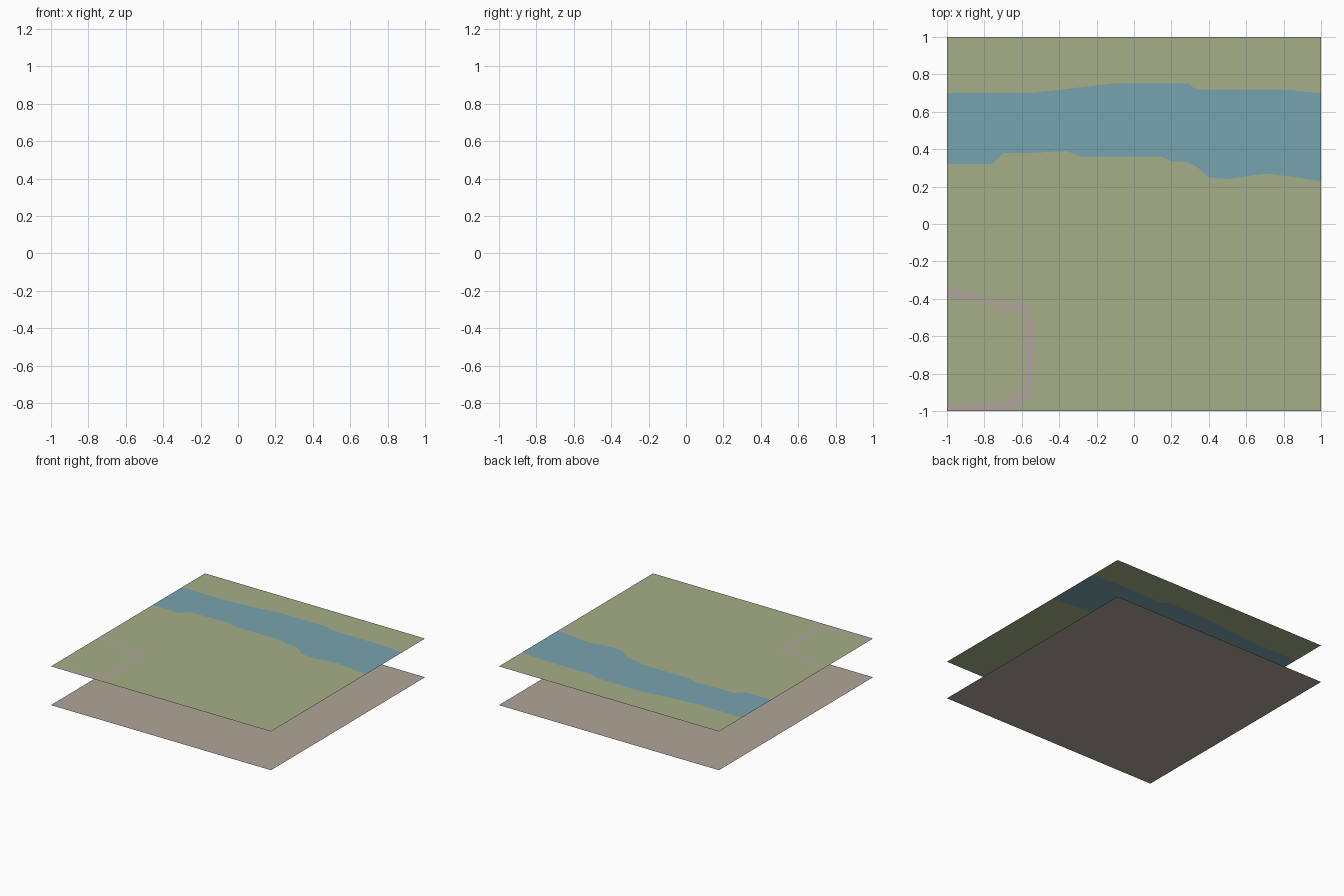
import bpy
import bmesh

cube = bpy.data.objects.get("Cube")
if cube:
    bpy.data.objects.remove(cube, do_unlink=True)

TOP = 0.318  # height of the landscape sheet


def material(name, r, g, b):
    mat = bpy.data.materials.new(name)
    mat.use_nodes = True
    mat.diffuse_color = (r, g, b, 1)
    bsdf = next(n for n in mat.node_tree.nodes if n.type == 'BSDF_PRINCIPLED')
    bsdf.inputs["Base Color"].default_value = (r, g, b, 1)
    bsdf.inputs["Roughness"].default_value = 0.9
    return mat


def sheet(name, outline, z, mat):
    """Flat, upward-facing region bounded by an outline."""
    bm = bmesh.new()
    face = bm.faces.new([bm.verts.new((x, y, z)) for x, y in outline])
    face.normal_update()
    if face.normal.z < 0:
        face.normal_flip()
    bmesh.ops.triangulate(bm, faces=[face])
    mesh = bpy.data.meshes.new(name)
    bm.to_mesh(mesh)
    bm.free()
    mesh.materials.append(mat)
    obj = bpy.data.objects.new(name, mesh)
    bpy.context.collection.objects.link(obj)
    return obj


grass = material("grass green", 0.38, 0.43, 0.246)
water = material("river blue", 0.184, 0.366, 0.429)
earth = material("earth brown", 0.434, 0.381, 0.314)
gravel = material("path pink grey", 0.45, 0.376, 0.335)

# Shared boundary lines, each running from the right edge (-x) onward
north_bank = [(-1, .70), (-.56, .70), (-.12, .75), (.29, .75), (.33, .72),
              (.79, .72), (1, .70)]
south_bank = [(-1, .32), (-.76, .32), (-.70, .38), (-.56, .38), (-.36, .39),
              (-.28, .36), (.15, .36), (.20, .335), (.29, .33), (.33, .31),
              (.40, .25), (.50, .24), (.71, .27), (1, .23)]
path_outer = [(-1, -.35), (-.94, -.35), (-.82, -.38), (-.72, -.42),
              (-.565, -.42), (-.56, -.50), (-.525, -.55), (-.55, -.92),
              (-.66, -1)]
path_inner = [(-1, -.40), (-.86, -.39), (-.70, -.465), (-.58, -.475),
              (-.585, -.88), (-.72, -.96), (-1, -.97)]

# Upper landscape sheet, split along the boundary lines
sheet("north_meadow", north_bank + [(1, 1), (-1, 1)], TOP, grass)
sheet("river", north_bank + south_bank[::-1], TOP, water)
sheet("south_meadow", south_bank + [(1, -1)] + path_outer[::-1], TOP, grass)
sheet("footpath", path_outer + [(-1, -1)] + path_inner[::-1], TOP, gravel)
sheet("path_meadow", path_inner, TOP, grass)

# Lower ground sheet
sheet("lower_ground", [(-1, -1), (1, -1), (1, 1), (-1, 1)], 0, earth)
